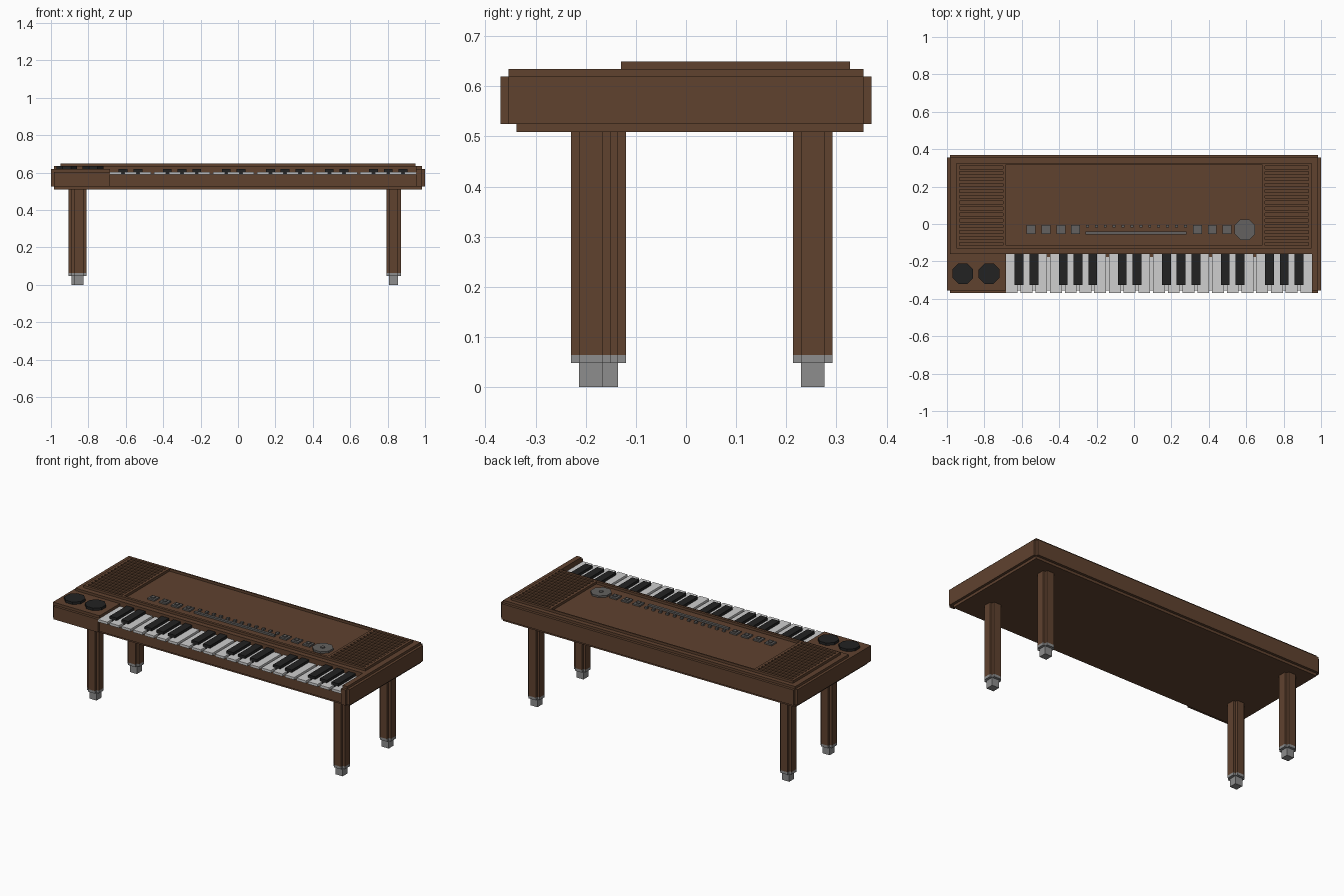
import bpy, bmesh, math

if "Cube" in bpy.data.objects:
    bpy.data.objects.remove(bpy.data.objects["Cube"], do_unlink=True)

U = 2 / 127          # grid step shared by every part
Z0, Z1, Z2, Z3, Z4, Z5, Z6 = 0.509, 0.525, 0.589, 0.604, 0.62, 0.635, 0.65


def material(name, r, g, b):
    m = bpy.data.materials.new(name)
    m.use_nodes = True
    m.diffuse_color = (r, g, b, 1)
    bsdf = m.node_tree.nodes["Principled BSDF"]
    bsdf.inputs["Base Color"].default_value = (r, g, b, 1)
    bsdf.inputs["Roughness"].default_value = 0.8
    return m


BROWN = material("brown_wood", 0.115, 0.054, 0.028)
WHITE = material("key_white", 0.62, 0.62, 0.62)
BLACK = material("key_black", 0.016, 0.016, 0.016)
GREY = material("foot_grey", 0.27, 0.27, 0.27)
DARK = material("control_grey", 0.125, 0.12, 0.115)


def prism(bm, pts, z0, z1):
    """Extrude a flat outline from z0 to z1."""
    face = bm.faces.new([bm.verts.new((x, y, z0)) for x, y in pts])
    top = bmesh.ops.extrude_face_region(bm, geom=[face])["geom"]
    verts = [g for g in top if isinstance(g, bmesh.types.BMVert)]
    bmesh.ops.translate(bm, verts=verts, vec=(0, 0, z1 - z0))


def rect(x0, x1, y0, y1):
    return [(x0, y0), (x1, y0), (x1, y1), (x0, y1)]


def square(x, y, half):
    return rect(x - half, x + half, y - half, y + half)


def notched(x0, x1, y0, y1, n=U):
    """Rectangle with a square step cut from each corner."""
    return [(x0 + n, y0), (x1 - n, y0), (x1 - n, y0 + n), (x1, y0 + n),
            (x1, y1 - n), (x1 - n, y1 - n), (x1 - n, y1), (x0 + n, y1),
            (x0 + n, y1 - n), (x0, y1 - n), (x0, y0 + n), (x0 + n, y0 + n)]


def disc(x, y, half):
    """Octagon with flats facing the axes."""
    r = half / math.cos(math.pi / 8)
    return [(x + r * math.cos((i + 0.5) * math.pi / 4),
             y + r * math.sin((i + 0.5) * math.pi / 4)) for i in range(8)]


def part(name, mat, solids):
    """One object from a list of (outline, z0, z1)."""
    bm = bmesh.new()
    for pts, z0, z1 in solids:
        prism(bm, pts, z0, z1)
    bmesh.ops.recalc_face_normals(bm, faces=bm.faces)
    me = bpy.data.meshes.new(name)
    bm.to_mesh(me)
    bm.free()
    me.materials.append(mat)
    ob = bpy.data.objects.new(name, me)
    bpy.context.scene.collection.objects.link(ob)
    return ob


KX0, KX1 = -0.685, 0.953     # keyboard ends
YF, YB = -0.37, 0.37         # front and back
YK = -0.16                   # back of the keys

# Case: base plate, stepped shell, rear deck, left block, right end cap
part("base_plate", BROWN, [(rect(-1 + U, 1 - U, YF + 2 * U, YB - U), Z0, Z1)])
shell = [(-1, YF + U), (-1 + U, YF + U), (-1 + U, YF), (KX0, YF),
         (KX0, YF + U), (KX1, YF + U), (KX1, YF), (1 - U, YF), (1 - U, YF + U),
         (1, YF + U), (1, YB - U), (1 - U, YB - U), (1 - U, YB),
         (-1 + U, YB), (-1 + U, YB - U), (-1, YB - U)]
part("case_shell", BROWN, [(shell, Z1, Z2)])
rear = [(-1, YK), (1, YK), (1, YB - U), (1 - U, YB - U), (1 - U, YB),
        (-1 + U, YB), (-1 + U, YB - U), (-1, YB - U)]
part("rear_case", BROWN, [(rear, Z2, Z4)])
part("rear_deck", BROWN, [(rect(-1 + U, 1 - U, YK, YB - U), Z4, Z5)])
part("left_block", BROWN, [(rect(-1 + U, KX0, YF, YK), Z2, Z3),
                           (rect(-1, -1 + U, YF + U, YK), Z2, Z4),
                           (rect(-1 + U, KX0, YF + U, YK), Z3, Z4)])
part("right_end_cap", BROWN, [(rect(KX1, 1 - U, YF, YK), Z2, Z4),
                              (rect(1 - U, 1, YF + U, YK), Z2, Z4),
                              (rect(KX1, 1 - U, YF + U, YK), Z4, Z5)])

# Raised panel frame around the control recess and the two speaker grilles
PX, PY0, PY1, CX = 0.95, -0.13, 0.327, 0.685
frame = [(rect(-PX, PX, PY0, PY0 + U), Z5, Z6),
         (rect(-PX, PX, PY1 - U / 2, PY1), Z5, Z6)]
for s in (-1, 1):
    for x in (s * (PX - U / 2), s * (CX + U / 2)):
        frame.append((rect(x - U / 2, x + U / 2, PY0 + U, PY1 - U / 2), Z5, Z6))
part("panel_frame", BROWN, frame)
slats = []
for i in range(14):
    y = PY0 + 2 * U + i * 2 * U
    for s in (-1, 1):
        xa, xb = sorted((s * (PX - U), s * (CX + U)))
        slats.append((rect(xa, xb, y, y + U), Z5, Z6))
part("speaker_slats", BROWN, slats)

# Controls: square buttons, dial, slider and a row of small studs
CY = -0.03
buttons = []
for x in (-0.55, -0.47, -0.39, -0.312, 0.34, 0.418, 0.497):
    buttons += [(square(x, CY, 1.5 * U), Z5, Z6 - 0.006),
                (square(x, CY, 0.7 * U), Z6 - 0.006, Z6)]
part("buttons", DARK, buttons)
part("dial", DARK, [(disc(0.593, CY, 3.5 * U), Z5, Z6 - 0.004),
                    (disc(0.593, CY, 0.8 * U), Z6 - 0.004, Z6)])
part("slider_track", DARK, [(rect(-0.258, 0.282, -0.055, -0.039), Z5, Z6 - 0.004)])
part("studs", DARK, [(square(-0.249 + i * 0.0476, -0.012, U / 2), Z5, Z6 - 0.004)
                     for i in range(12)])

# Left knobs
part("left_knobs", BLACK, [(disc(x, -0.265, 3.5 * U), Z4, Z5)
                           for x in (-0.915, -0.775)])

# White keys over a pale key bed, black keys set into the gaps
PITCH = 5 * U
part("key_bed", WHITE, [(rect(KX0, KX1, YF + U, YK - U), Z2, Z2 + 0.003)])
part("white_keys", WHITE, [(rect(KX0 + i * PITCH, KX0 + i * PITCH + 4 * U, YF, YK), Z2, Z3)
                           for i in range(21)])
blacks = []
for i in range(21):
    if i % 7 in (0, 1, 3, 4, 5):
        x = KX0 + (i + 1) * PITCH - U / 2
        blacks += [(rect(x - U / 2, x + U / 2, -0.325, YK), Z2 + 0.001, Z3),
                   (rect(x - 1.5 * U, x + 1.5 * U, -0.325, YK), Z3, Z4)]
part("black_keys", BLACK, blacks)

# Legs with collars and square feet
for name, x, y in (("front_right_leg", -0.85, -0.159), ("front_left_leg", 0.832, -0.19),
                   ("back_right_leg", -0.866, 0.253), ("back_left_leg", 0.832, 0.253)):
    h = 2.5 * U
    outline = notched(x - h, x + h, y - h, y + h)
    part(name, BROWN, [(outline, 0.064, Z0)])
    part(name.replace("leg", "foot"), GREY, [(outline, 0.048, 0.064),
                                             (square(x, y, 1.5 * U), 0, 0.048)])
